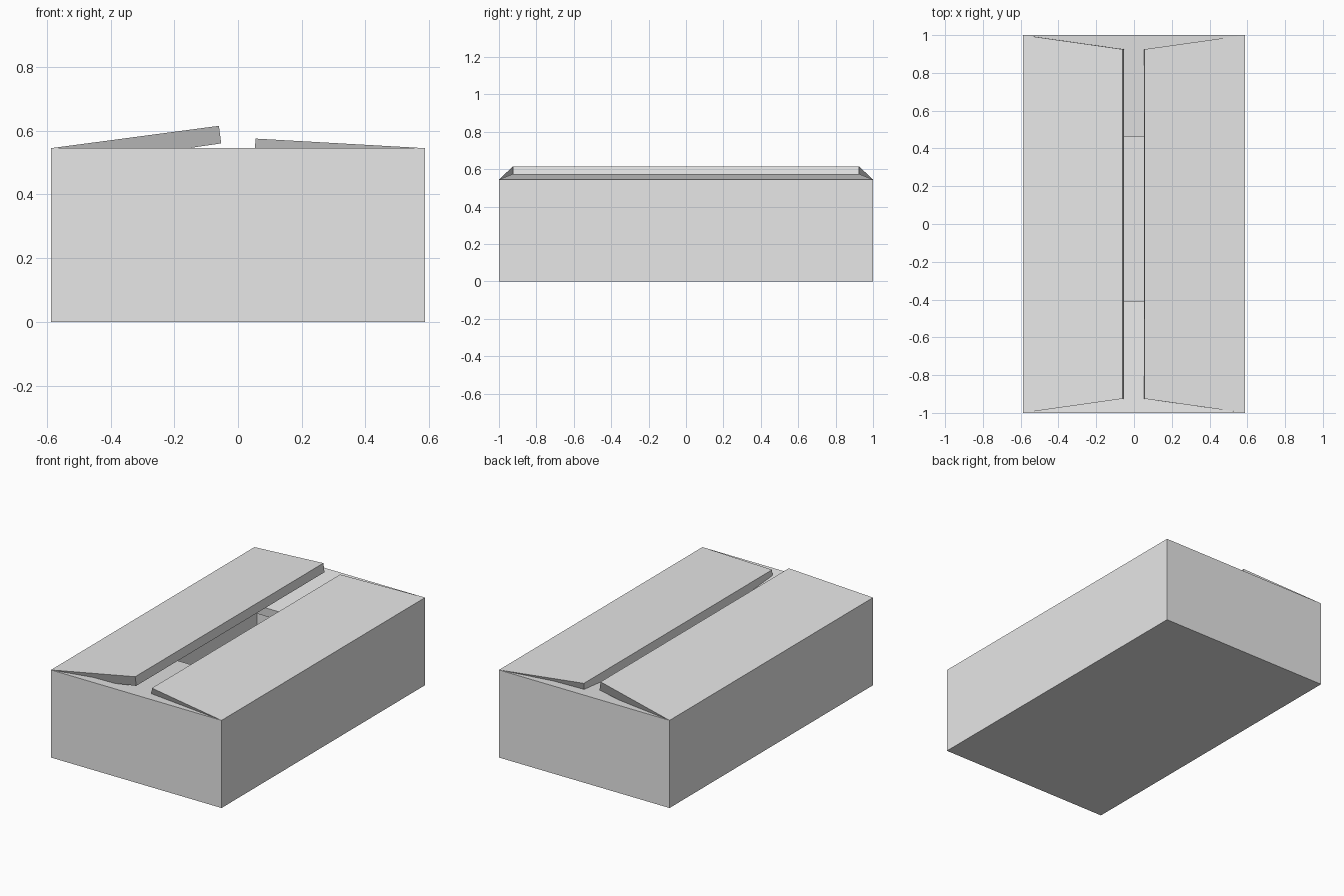
import bpy

if "Cube" in bpy.data.objects:
    bpy.data.objects.remove(bpy.data.objects["Cube"])

W, D, H, T = 0.587, 1.0, 0.545, 0.055   # half width, half depth, wall height, board thickness

card = bpy.data.materials.new("plain_grey")
card.diffuse_color = (0.8, 0.8, 0.8, 1)
card.use_nodes = True
card.node_tree.nodes["Principled BSDF"].inputs["Base Color"].default_value = card.diffuse_color


def add_mesh(name, verts, faces):
    mesh = bpy.data.meshes.new(name)
    mesh.from_pydata(verts, [], faces)
    mesh.materials.append(card)
    obj = bpy.data.objects.new(name, mesh)
    bpy.context.collection.objects.link(obj)
    return obj


def ring(x, y, z):
    return [(-x, -y, z), (x, -y, z), (x, y, z), (-x, y, z)]


# Open hollow box: outer bottom, outer rim, mitred inner rim, inner floor
rings = [ring(W, D, 0), ring(W, D, H), ring(W - T, D - T, H - T), ring(W - T, D - T, T)]
faces = [(3, 2, 1, 0), (12, 13, 14, 15)]
for r in range(3):
    for i in range(4):
        j = (i + 1) % 4
        faces.append((r * 4 + i, r * 4 + j, r * 4 + 4 + j, r * 4 + 4 + i))
add_mesh("box_body", [v for r in rings for v in r], faces)


def flap(name, place, hinge, half, tip, rise, taper):
    """Tapered board from the rim (u = hinge) to its free edge (u = tip)."""
    slope = rise / (hinge - tip)
    end = half - taper
    under = T * slope            # free edge stays square to the board
    pts = [(hinge, -half, H), (hinge, half, H), (tip, end, H + rise), (tip, -end, H + rise),
           (hinge - T, T - half, H - T), (hinge - T, half - T, H - T),
           (tip - under, end, H + rise - T), (tip - under, -end, H + rise - T)]
    sides = [(0, 1, 2, 3), (7, 6, 5, 4), (1, 0, 4, 5), (2, 1, 5, 6), (3, 2, 6, 7), (0, 3, 7, 4)]
    # both rotations keep the winding the same
    add_mesh(name, [place(*p) for p in pts], sides)


# Long side flaps, slightly raised
flap("right_flap", lambda u, v, z: (u, v, z), W, D, 0.055, 0.03, 0.075)
flap("left_flap", lambda u, v, z: (-u, -v, z), W, D, 0.06, 0.07, 0.075)
# Short end flaps, dipping into the box
flap("back_flap", lambda u, v, z: (-v, u, z), D, W, 0.46, -0.05, 0.075)
flap("front_flap", lambda u, v, z: (v, -u, z), D, W, 0.41, -0.045, 0.075)
